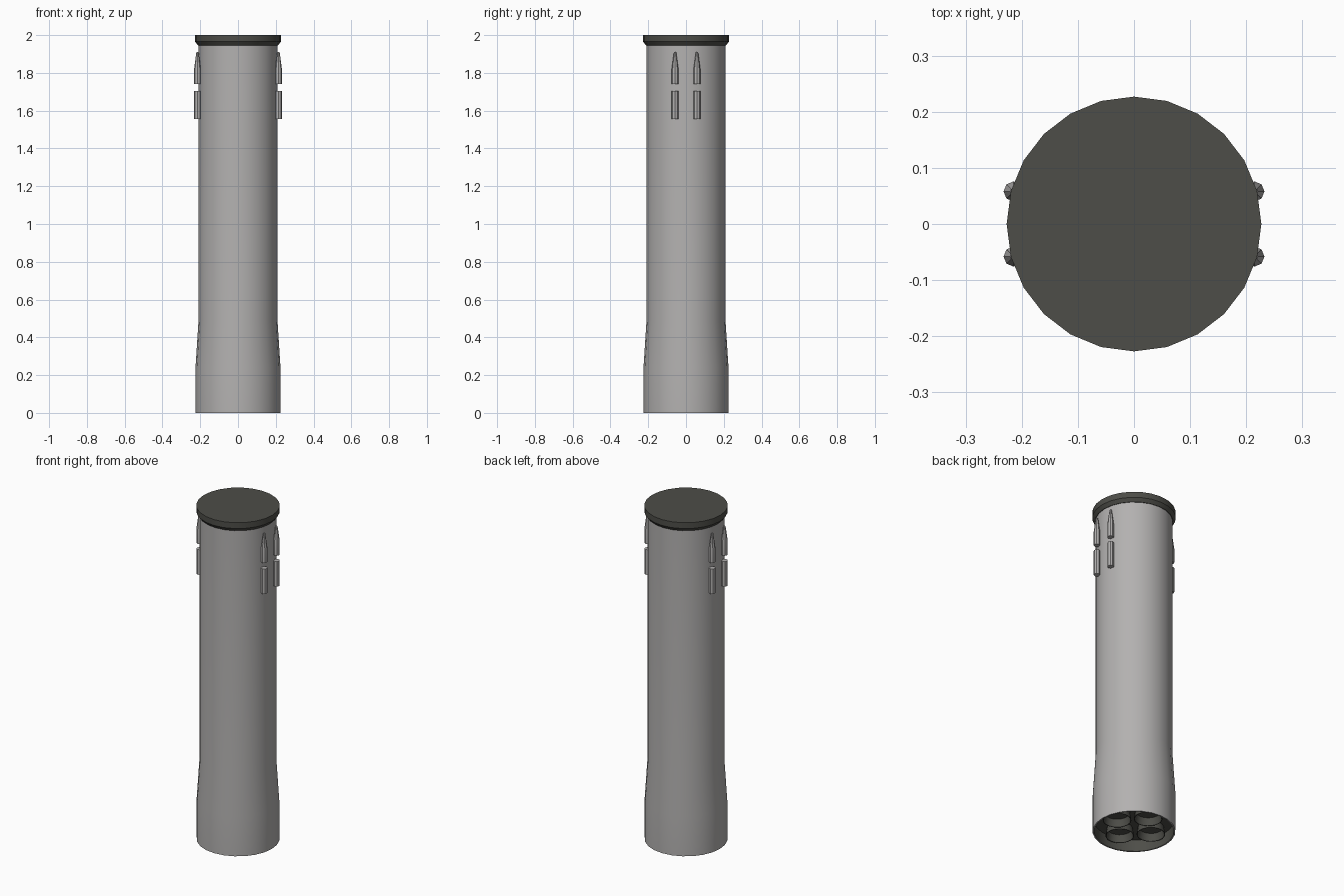
import bpy, bmesh, math

if "Cube" in bpy.data.objects:
    bpy.data.objects.remove(bpy.data.objects["Cube"])


def material(name, rgb):
    m = bpy.data.materials.new(name)
    m.diffuse_color = (*rgb, 1)
    m.use_nodes = True
    m.node_tree.nodes["Principled BSDF"].inputs["Base Color"].default_value = m.diffuse_color
    return m


GREY = material("light grey", (0.45, 0.44, 0.435))
DARK = material("dark grey", (0.075, 0.075, 0.065))


def lathe(name, profile, sides, mat, loc=(0, 0, 0)):
    """Spin (radius, z) points about z; a radius of 0 closes with a fan."""
    bm = bmesh.new()
    rings = []
    for r, z in profile:
        if r == 0:
            rings.append([bm.verts.new((0, 0, z))] * sides)
        else:
            rings.append([bm.verts.new((r * math.cos(2 * math.pi * i / sides),
                                        r * math.sin(2 * math.pi * i / sides), z))
                          for i in range(sides)])
    for a, b in zip(rings, rings[1:]):
        for i in range(sides):
            j = (i + 1) % sides
            quad = list(dict.fromkeys((a[i], a[j], b[j], b[i])))
            bm.faces.new(quad)
    me = bpy.data.meshes.new(name)
    bm.to_mesh(me)
    bm.free()
    me.materials.append(mat)
    ob = bpy.data.objects.new(name, me)
    ob.location = loc
    bpy.context.collection.objects.link(ob)
    bpy.ops.object.select_all(action='DESELECT')
    ob.select_set(True)
    bpy.context.view_layer.objects.active = ob
    bpy.ops.object.shade_smooth_by_angle(angle=math.radians(32))
    return ob


# Main tube and flared skirt with a thin bottom rim
lathe("main_tube", [(0.217, 0), (0.225, 0), (0.225, 0.24),
                    (0.209, 0.49), (0.209, 1.95)], 24, GREY)

# Dark top cap with a tapered lower lip
lathe("top_cap", [(0, 1.945), (0.212, 1.945), (0.227, 1.965),
                  (0.227, 2.0), (0, 2.0)], 24, DARK)

# Recess inside the bottom: ceiling, then inner wall
lathe("engine_recess", [(0, 0.07), (0.217, 0.07), (0.217, 0)], 24, DARK)

# Four nozzle bells on the x and y axes
for k in range(4):
    a = k * math.pi / 2
    lathe(f"nozzle_{k + 1}",
          [(0, 0.13), (0.045, 0.13), (0.066, 0.07), (0.074, 0.025),
           (0.078, 0.025), (0.071, 0.07), (0.05, 0.135)][0:6], 20, DARK,
          (0.12 * math.cos(a), 0.12 * math.sin(a), 0))

# Side pods: pointed upper and straight lower, mirrored in x and y
for sx in (-1, 1):
    for sy in (-1, 1):
        loc = (sx * 0.2145, sy * 0.058, 0)
        lathe("upper_pod", [(0, 1.74), (0.018, 1.74), (0.018, 1.82),
                            (0.006, 1.91), (0, 1.91)], 8, GREY, loc)
        lathe("lower_pod", [(0, 1.555), (0.018, 1.555), (0.018, 1.705),
                            (0, 1.705)], 8, GREY, loc)
